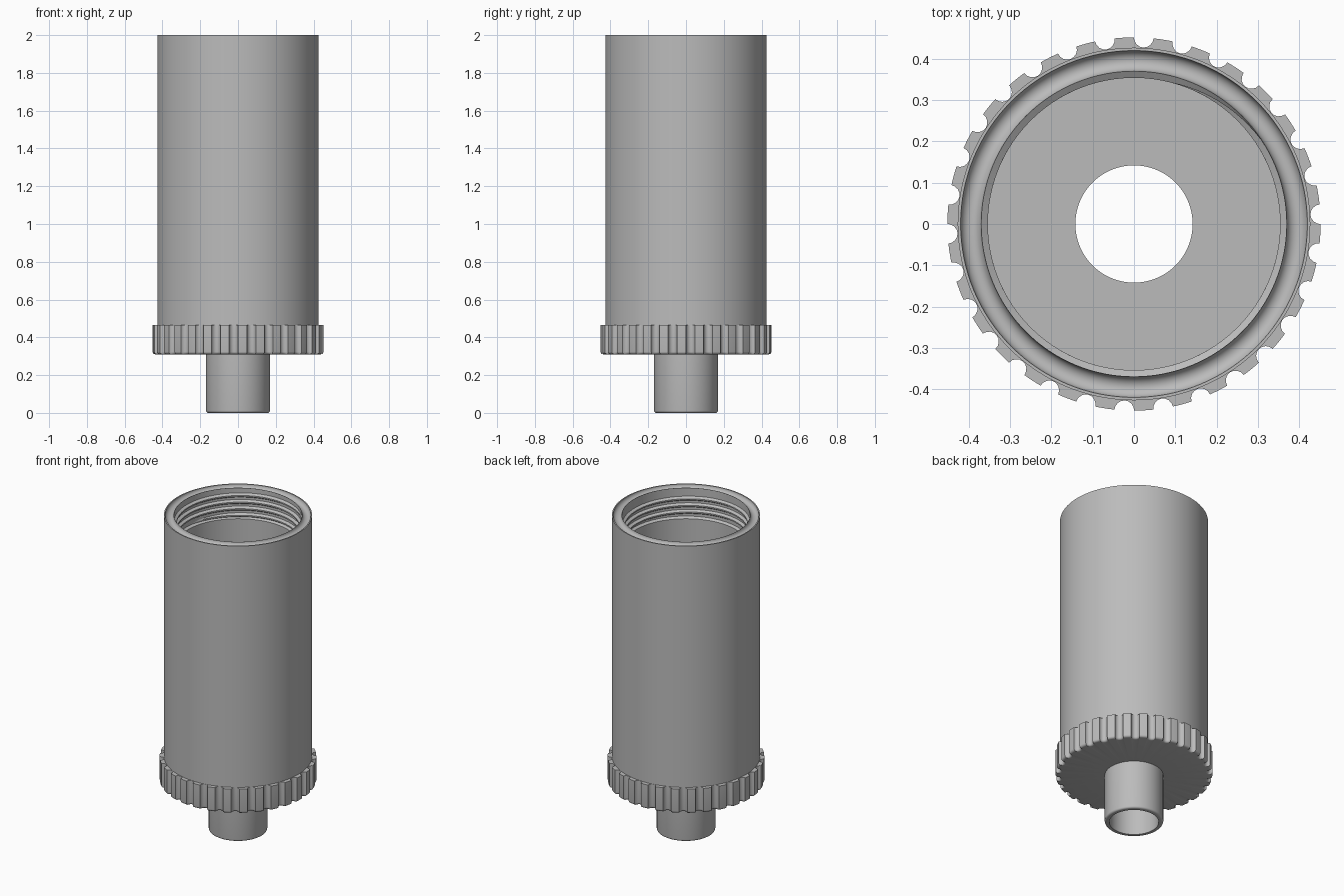
import bpy
import bmesh
from math import sin, cos, pi, radians, tau

cube = bpy.data.objects.get("Cube")
if cube:
    bpy.data.objects.remove(cube, do_unlink=True)

grey = bpy.data.materials.new("plain_grey")
grey.use_nodes = True
COLOUR = (0.5, 0.5, 0.5, 1)
grey.diffuse_color = COLOUR
grey.node_tree.nodes["Principled BSDF"].inputs["Base Color"].default_value = COLOUR


def skin(name, loops, wrap_loops=False, wrap_ring=True):
    """Bridge equal-length point loops with quads."""
    bm = bmesh.new()
    rows = [[bm.verts.new(p) for p in loop] for loop in loops]
    n = len(rows[0])
    pairs = list(zip(rows, rows[1:])) + ([(rows[-1], rows[0])] if wrap_loops else [])
    for a, b in pairs:
        for i in range(n if wrap_ring else n - 1):
            j = (i + 1) % n
            bm.faces.new((a[i], a[j], b[j], b[i]))
    if not wrap_loops:
        bm.faces.new(rows[0])
        bm.faces.new(rows[-1])
    bmesh.ops.recalc_face_normals(bm, faces=bm.faces)
    mesh = bpy.data.meshes.new(name)
    bm.to_mesh(mesh)
    bm.free()
    mesh.materials.append(grey)
    obj = bpy.data.objects.new(name, mesh)
    bpy.context.collection.objects.link(obj)
    bpy.ops.object.select_all(action="DESELECT")
    obj.select_set(True)
    bpy.context.view_layer.objects.active = obj
    bpy.ops.object.shade_smooth_by_angle(angle=radians(30))
    return obj


def circle(r, z, steps=128):
    return [(r * cos(tau * i / steps), r * sin(tau * i / steps), z) for i in range(steps)]


def lathe(name, profile):
    return skin(name, [circle(r, z) for r, z in profile], wrap_loops=True)


BODY_R, ROOT_R, BORE_R = 0.427, 0.37, 0.354
HOLE_R, SPOUT_R = 0.142, 0.169
FLOOR_Z = 0.39

# Hollow body with a round seal groove in the rim and a relieved thread band
groove = [(0.395 + 0.025 * cos(t * pi / 12), 2 - 0.025 * sin(t * pi / 12)) for t in range(13)]
lathe("body", [(BODY_R, 0.33), (BODY_R, 2)] + groove + [
    (ROOT_R - 0.001, 2), (ROOT_R - 0.001, 1.82), (BORE_R, 1.81),
    (BORE_R, FLOOR_Z), (SPOUT_R - 0.01, FLOOR_Z), (SPOUT_R - 0.01, 0.33)])

# Spout through the floor, rounded at its lower edge
rounding = [(SPOUT_R - 0.012 * (1 - sin(t * pi / 8)), 0.012 * (1 - cos(t * pi / 8)))
            for t in range(5)]
lathe("spout", [(HOLE_R, 0)] + rounding + [(SPOUT_R, FLOOR_Z + 0.003), (HOLE_R, FLOOR_Z + 0.003)])

# Grip collar: round outline with thirty scooped flutes
COLLAR_R, FLUTE_R, FLUTES = 0.452, 0.024, 30
outline = []
for k in range(FLUTES):
    mid = radians(3) + tau * k / FLUTES
    for t in range(9):
        a = -pi / 2 + pi * t / 8
        r = COLLAR_R - FLUTE_R * cos(a)
        outline.append((r, mid + FLUTE_R * sin(a) / COLLAR_R))
    outline += [(COLLAR_R, mid + tau / FLUTES * f) for f in (0.38, 0.5, 0.62)]


def collar_loop(z, inset=0, fixed=None):
    return [((fixed or r - inset) * cos(a), (fixed or r - inset) * sin(a), z) for r, a in outline]


soft = [collar_loop(0.31 + 0.014 * (1 - cos(t * pi / 8)), 0.014 * (1 - sin(t * pi / 8)))
        for t in range(5)]
skin("grip_collar", [collar_loop(0.31, fixed=0.155)] + soft + [
    collar_loop(0.465), collar_loop(0.465, fixed=0.415),
    collar_loop(0.35, fixed=0.415), collar_loop(0.35, fixed=0.155)], wrap_loops=True)

# Internal screw thread: a tapered ridge swept along a helix
PITCH, TURNS, STEPS = 0.042, 3.4, 96
sections = []
total = int(TURNS * STEPS)
for i in range(total + 1):
    a = tau * i / STEPS + radians(30)
    z = 1.965 - PITCH * i / STEPS
    fade = max(0.05, min(1, i / 12, (total - i) / 12))
    crest = ROOT_R - (ROOT_R - BORE_R) * fade
    sections.append([(r * cos(a), r * sin(a), z + dz) for r, dz in (
        (ROOT_R + 0.004, 0.017), (crest, 0.004), (crest, -0.004), (ROOT_R + 0.004, -0.017))])
skin("screw_thread", sections)
